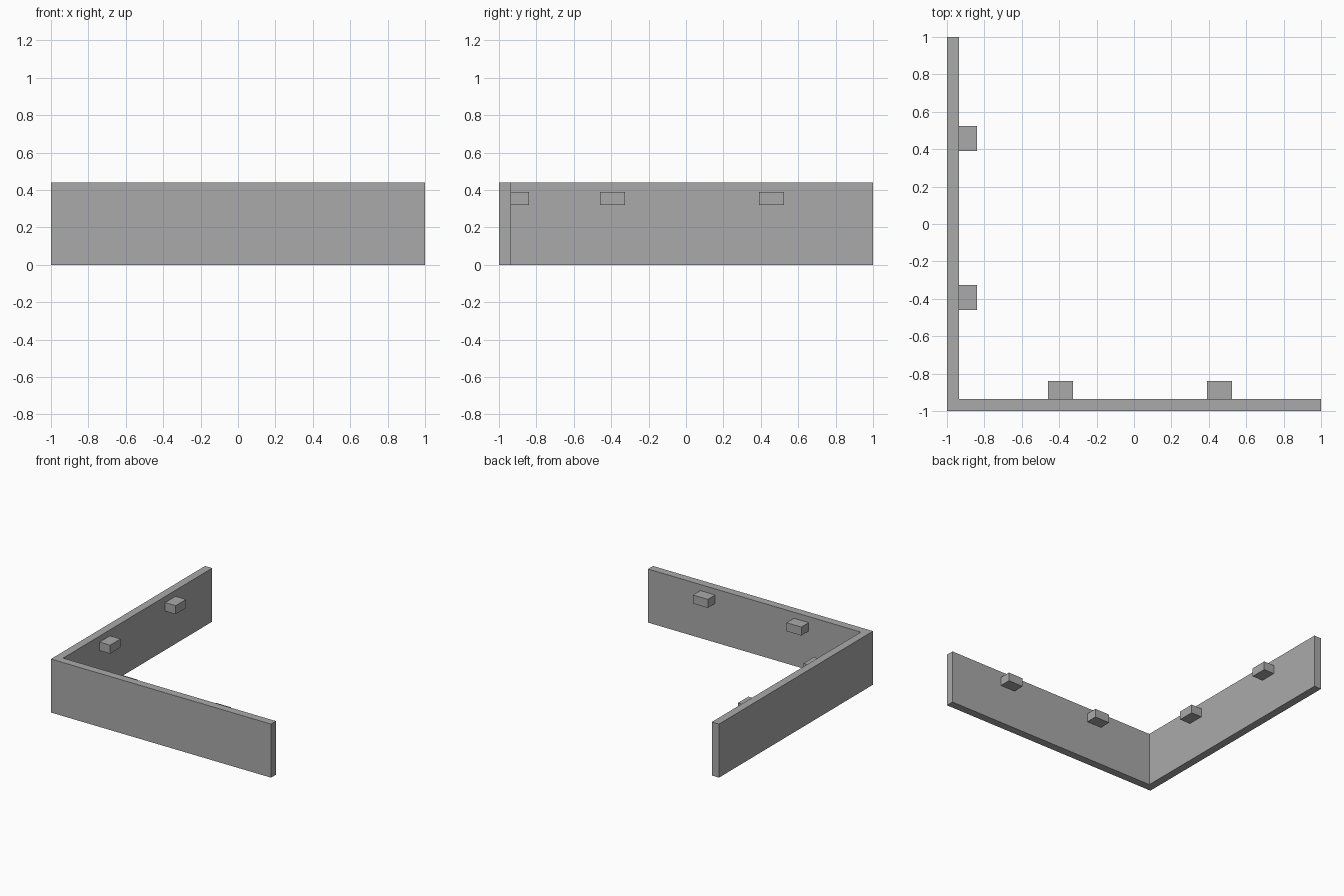
import bpy
import bmesh
from mathutils import Vector

cube = bpy.data.objects.get("Cube")
if cube:
    bpy.data.objects.remove(cube, do_unlink=True)

HEIGHT = 0.44
INNER = -0.935      # inner face of both walls
BLOCK_END = -0.84   # how far the blocks reach inwards

grey = bpy.data.materials.new("plain grey")
grey.use_nodes = True
colour = (0.4, 0.4, 0.4, 1)
grey.diffuse_color = colour
grey.node_tree.nodes["Principled BSDF"].inputs["Base Color"].default_value = colour


def prism(name, outline, z0, z1):
    """Extrude a flat outline upwards from z0 to z1."""
    bm = bmesh.new()
    base = bm.faces.new([bm.verts.new((x, y, z0)) for x, y in outline])
    top = bmesh.ops.extrude_face_region(bm, geom=[base], use_keep_orig=True)
    verts = [v for v in top["geom"] if isinstance(v, bmesh.types.BMVert)]
    bmesh.ops.translate(bm, verts=verts, vec=Vector((0, 0, z1 - z0)))
    bmesh.ops.recalc_face_normals(bm, faces=bm.faces)
    mesh = bpy.data.meshes.new(name)
    bm.to_mesh(mesh)
    bm.free()
    mesh.materials.append(grey)
    obj = bpy.data.objects.new(name, mesh)
    bpy.context.collection.objects.link(obj)
    return obj


# L-shaped corner wall
prism("corner_wall",
      [(-1, -1), (1, -1), (1, INNER), (INNER, INNER), (INNER, 1), (-1, 1)],
      0, HEIGHT)

# Two mounting blocks on the inside of each wall
for label, start in (("near", -0.46), ("far", 0.39)):
    end = start + 0.135
    outline = [(start, INNER), (end, INNER), (end, BLOCK_END), (start, BLOCK_END)]
    prism("front_block_" + label, outline, 0.32, 0.39)
    prism("side_block_" + label, [(y, x) for x, y in outline], 0.32, 0.39)
